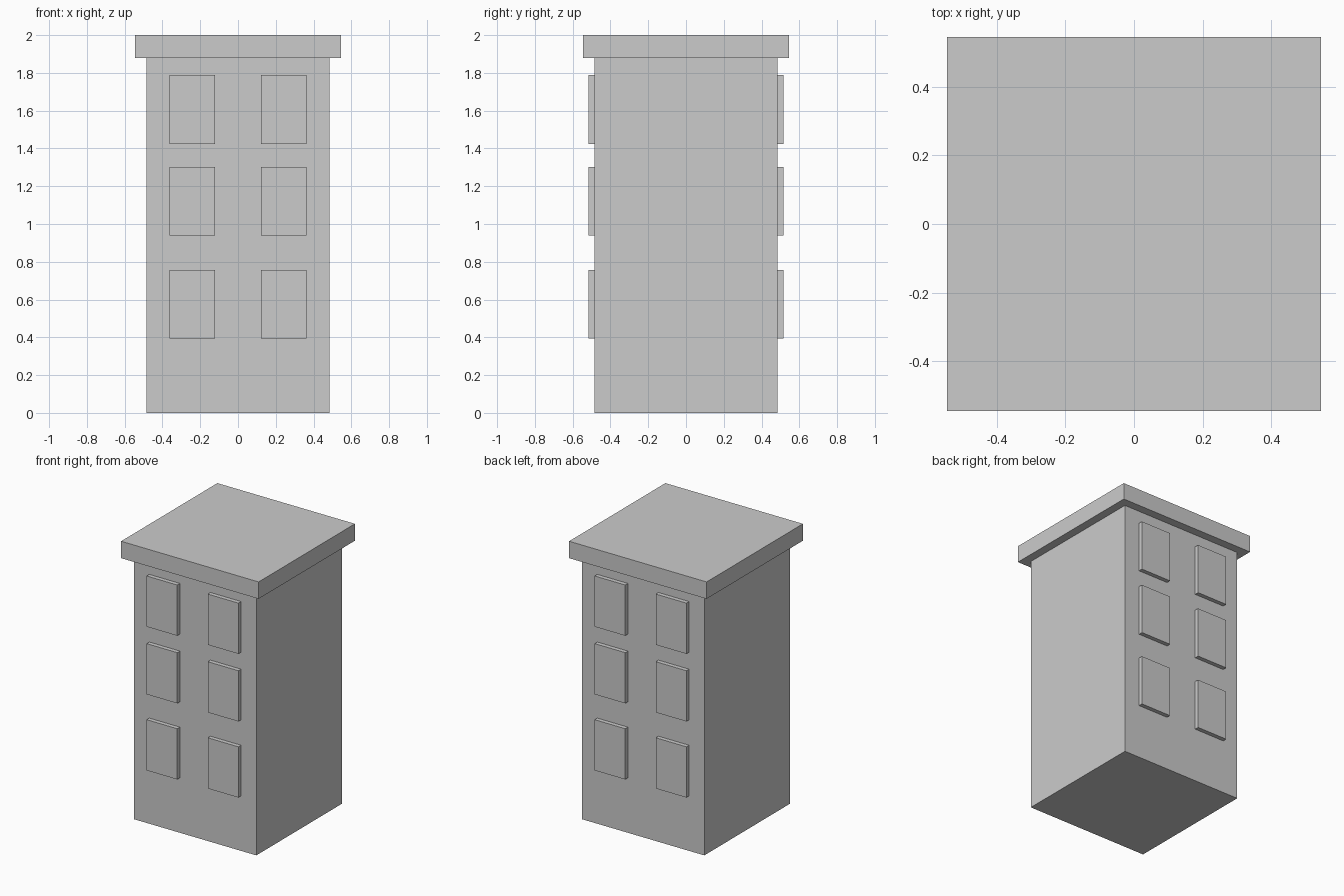
import bpy

if "Cube" in bpy.data.objects:
    bpy.data.objects.remove(bpy.data.objects["Cube"])

U = 2 / 33  # design module: the tower is 33 modules tall


def box(name, x, y, z):
    """Box from (min, max) ranges given in modules."""
    centre = [U * (a + b) / 2 for a, b in (x, y, z)]
    bpy.ops.mesh.primitive_cube_add(size=1, location=centre)
    ob = bpy.context.object
    ob.name = name
    ob.scale = [U * (b - a) for a, b in (x, y, z)]
    bpy.ops.object.transform_apply(location=False, rotation=False, scale=True)
    return ob


# Main block and overhanging flat roof
box("building_body", (-8, 8), (-8, 8), (0, 31))
box("roof_slab", (-9, 9), (-9, 9), (31, 33))

# Raised window panels: three floors, two per floor, front and back
for face, y in (("front", (-8.5, -7.9)), ("back", (7.9, 8.5))):
    for floor, z in enumerate((6.5, 15.5, 23.5), 1):
        for side, x in (("left", -6), ("right", 2)):
            box(f"{face}_window_{side}_floor_{floor}", (x, x + 4), y, (z, z + 6))
